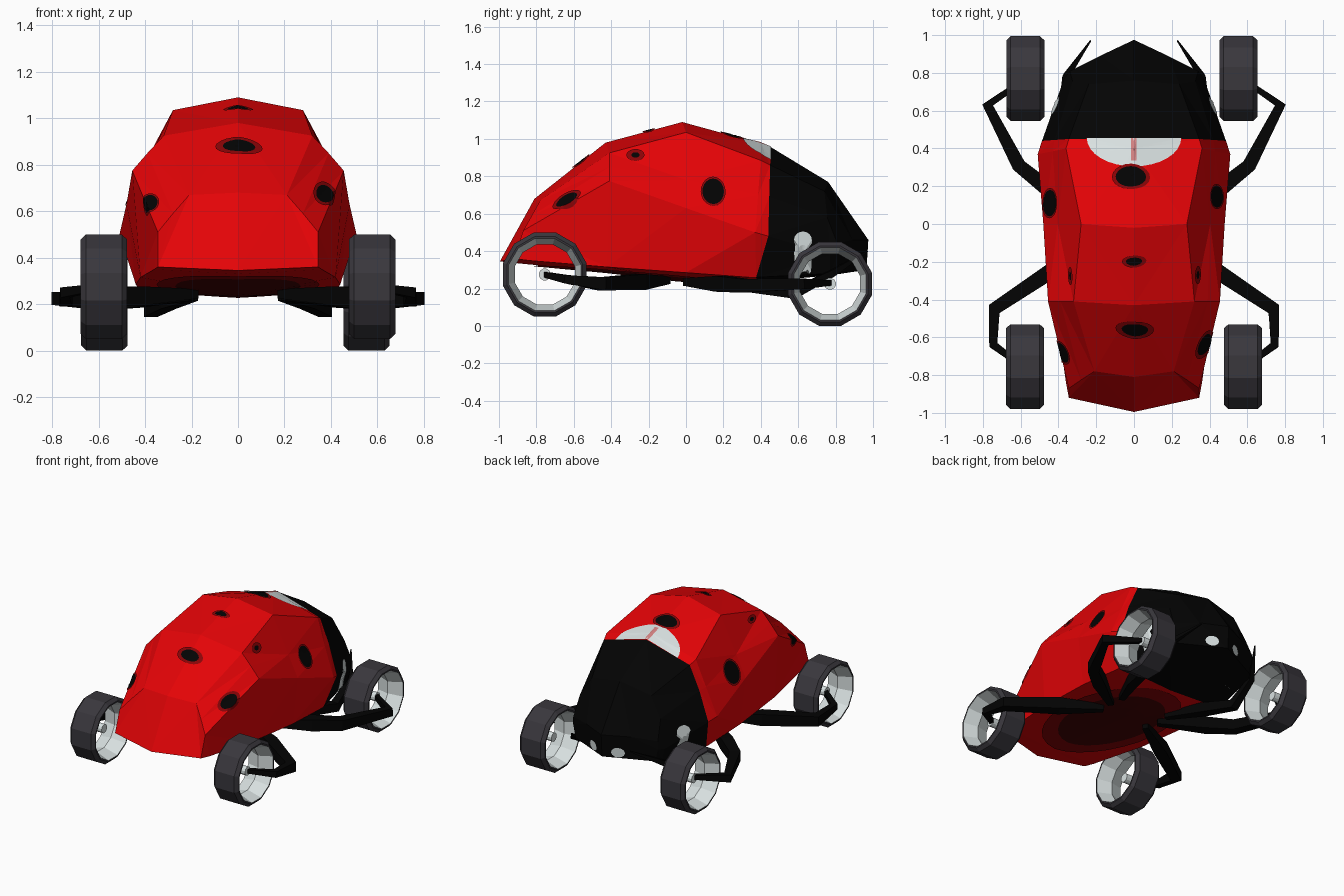
import bpy, bmesh, math
from mathutils import Vector
from mathutils.bvhtree import BVHTree

cube = bpy.data.objects.get("Cube")
if cube:
    bpy.data.objects.remove(cube)


def material(name, rgb):
    m = bpy.data.materials.new(name)
    m.use_nodes = True
    m.diffuse_color = (*rgb, 1)
    b = next(n for n in m.node_tree.nodes if n.type == 'BSDF_PRINCIPLED')
    b.inputs["Base Color"].default_value = (*rgb, 1)
    b.inputs["Roughness"].default_value = 0.7
    return m


RED = material("shell red", (0.77, 0.001, 0.002))
BLACK = material("black", (0.001, 0.001, 0.001))
DARK_RED = material("dark red", (0.25, 0.001, 0.002))
MAROON = material("deep maroon", (0.06, 0.001, 0.001))
WHITE = material("pale grey", (0.69, 0.75, 0.75))
PINK = material("pink", (0.65, 0.22, 0.22))
TYRE = material("tyre grey", (0.041, 0.038, 0.046))


def finish(bm, name, mats, recalc=True):
    if recalc:
        bmesh.ops.recalc_face_normals(bm, faces=bm.faces)
    me = bpy.data.meshes.new(name)
    bm.to_mesh(me)
    for m in mats:
        me.materials.append(m)
    ob = bpy.data.objects.new(name, me)
    bpy.context.collection.objects.link(ob)


def bridge(bm, a, b, mat=0):
    """Skin two closed rings of vertices with quads."""
    n = len(a)
    for i in range(n):
        j = (i + 1) % n
        bm.faces.new((a[i], a[j], b[j], b[i])).material_index = mat


# Body: half cross-sections from tail to nose, top centre round to belly centre
TAIL = (.345, -.92, .36)
SECTIONS = [
    [(0, -.995, .345), TAIL, TAIL, TAIL, TAIL, (0, -.995, .345)],
    [(0, -.81, .68), (.21, -.78, .67), (.28, -.825, .59), (.345, -.87, .51), (.36, -.84, .35), (0, -.85, .33)],
    [(0, -.43, .98), (.32, -.41, .925), (.39, -.41, .85), (.455, -.41, .775), (.42, -.42, .315), (0, -.42, .29)],
    [(0, -.02, 1.09), (.28, 0, 1.035), (.404, 0, .78), (.48, 0, .63), (.44, 0, .285), (0, 0, .24)],
    [(0, .4, .975), (.36, .4, .885), (.43, .385, .7), (.51, .37, .5), (.425, .34, .26), (0, .35, .235)],
    [(0, .455, .955), (.345, .45, .86), (.42, .445, .69), (.487, .44, .48), (.425, .375, .26), (0, .38, .235)],
    [(0, .76, .77), (.24, .74, .72), (.325, .755, .58), (.37, .77, .38), (.345, .77, .28), (0, .77, .27)],
    [(0, .975, .46), (.18, .89, .46), (.34, .81, .44), (.34, .81, .38), (.32, .81, .29), (0, .965, .3)],
]
bm = bmesh.new()
rings = []
for half in SECTIONS:
    full = half + [(-x, y, z) for x, y, z in half[-2:0:-1]]
    rings.append([bm.verts.new(p) for p in full])
for k in range(len(rings) - 1):
    bridge(bm, rings[k], rings[k + 1], 0 if k < 5 else 1)
nose = rings[-1]
for cap in (nose[:6], nose[5:] + nose[:1]):
    bm.faces.new(cap).material_index = 1
bmesh.ops.remove_doubles(bm, verts=bm.verts, dist=0.0005)
bmesh.ops.triangulate(bm, faces=bm.faces)
finish(bm, "body", [RED, BLACK])
surface = BVHTree.FromBMesh(bm)


# Painted details: thin patches laid on the body surface
def patch(name, centre, u, v, outline, mats, lift=.005, steps=(.2, .4, .6, .8, 1), rim=None):
    n = u.cross(v).normalized()
    bm = bmesh.new()

    def lay(a, b):
        p = centre + u * a + v * b
        hit = surface.ray_cast(p + n * .5, -n)[0] or surface.find_nearest(p)[0]
        return bm.verts.new(hit + n * lift)

    levels = list(steps) + ([rim] if rim else [])
    loops = [[lay(a * s, b * s) for a, b in outline] for s in levels]
    mid = lay(0, 0)
    count = len(outline)
    for i in range(count):
        bm.faces.new((mid, loops[0][i], loops[0][(i + 1) % count]))
    for k in range(len(loops) - 1):
        last = rim and k == len(loops) - 2
        bridge(bm, loops[k + 1], loops[k], 1 if last else 0)
    bmesh.ops.recalc_face_normals(bm, faces=bm.faces)
    if sum((f.normal.dot(n) for f in bm.faces)) < 0:
        bmesh.ops.reverse_faces(bm, faces=bm.faces)
    finish(bm, name, mats, recalc=False)


def ellipse(a, b, n=20):
    return [(a * math.cos(math.tau * i / n), b * math.sin(math.tau * i / n)) for i in range(n)]


def spot(name, seed, a, b, rim=1.35):
    c, n, _, _ = surface.find_nearest(Vector(seed))
    ref = Vector((0, 1, 0)) if abs(n.x) < .75 else Vector((0, 0, 1))
    u = ref.cross(n).normalized()
    patch(name, c, u, n.cross(u), ellipse(a, b), [BLACK, DARK_RED],
          lift=.008, steps=(.35, .7, 1), rim=rim)


spot("front_spot", (-.02, .255, 1.03), .08, .056, 1.25)
spot("top_spot", (0, -.2, 1.05), .042, .022, 1.5)
spot("rear_spot", (.005, -.56, .88), .07, .04, 1.45)
spot("left_side_spot", (.43, .145, .715), .058, .075, 1.15)
spot("right_side_spot", (-.435, .11, .7), .07, .08, 1.15)
spot("left_rear_spot", (.37, -.635, .67), .04, .066)
spot("right_rear_spot", (-.38, -.68, .635), .036, .062, 1.2)
spot("left_shoulder_spot", (.33, -.27, .91), .022, .016, 2.2)
spot("right_shoulder_spot", (-.325, -.275, .91), .022, .012, 2.2)

X, Y, Z = Vector((1, 0, 0)), Vector((0, 1, 0)), Vector((0, 0, 1))

# Shadowy belly marking
patch("belly_marking", Vector((0, -.23, .28)), X, -Y, ellipse(.27, .45, 28), [MAROON, DARK_RED],
      lift=.008, rim=1.3)

# Windscreen: half ellipse with a straight front edge, and its centre strip
curve = [(.25 * math.cos(math.pi * i / 16), .05 - .15 * math.sin(math.pi * i / 16)) for i in range(17)]
edge = [(-.25 + .5 * i / 10, .05) for i in range(1, 10)]
patch("windscreen", Vector((0, .405, 1)), X, Y, curve + edge, [WHITE], lift=.005)
patch("windscreen_strip", Vector((0, .395, 1)), X, Y,
      [(-.016, -.06), (.014, -.06), (.014, .06), (-.016, .06)], [PINK], lift=.008)

# Head markings: tall cheek patches and small lower nose patches
for side, label in ((1, "left"), (-1, "right")):
    cheek = [(a, b + math.copysign(.075, b)) for a, b in ellipse(.048, .045, 16)]
    patch(label + "_cheek", Vector((side * .4, .625, .385)), Y * side, Z, cheek, [WHITE], lift=.007)
    patch(label + "_nose_patch", Vector((side * .1, .93, .338)), -X, Z, ellipse(.042, .036, 12), [WHITE])


# Legs: square tapered limbs through a few joints
def limb(name, joints):
    bm = bmesh.new()
    pts = [Vector(j[:3]) for j in joints]
    loops = []
    for i, p in enumerate(pts):
        t = (pts[min(i + 1, len(pts) - 1)] - pts[max(i - 1, 0)]).normalized()
        s = t.cross(Z).normalized()
        w = s.cross(t)
        r = joints[i][3]
        loops.append([bm.verts.new(p + s * a * r + w * b * r)
                      for a, b in ((1, 1), (-1, 1), (-1, -1), (1, -1))])
    for a, b in zip(loops, loops[1:]):
        bridge(bm, a, b)
    bm.faces.new(loops[0])
    bm.faces.new(loops[-1])
    finish(bm, name, [BLACK])


LEGS = {
    "rear_leg": [(.18, -.1, .245, .02), (.44, -.25, .235, .042), (.74, -.45, .225, .035),
                 (.745, -.64, .25, .022), (.59, -.755, .275, .014)],
    "middle_leg": [(.2, 0, .235, .02), (.46, .19, .225, .042), (.61, .31, .215, .037),
                   (.775, .63, .225, .028), (.57, .77, .23, .014)],
    "front_leg": [(.19, .1, .235, .02), (.3, .35, .215, .035), (.375, .58, .175, .03),
                  (.36, .78, .28, .018), (.23, .97, .4, .004)],
}


# Wheels: lathed open tyre with a pale inner rim and a small hub
def lathe(name, centre, profile, mats, tags, closed, segs=12):
    bm = bmesh.new()
    loops = []
    for x, r in profile:
        loops.append([bm.verts.new((centre[0] + x, centre[1] + r * math.cos(t), centre[2] + r * math.sin(t)))
                      for t in (math.tau * (i + .5) / segs for i in range(segs))])
    for k, tag in enumerate(tags):
        bridge(bm, loops[k], loops[(k + 1) % len(loops)], tag)
    if not closed:
        bm.faces.new(loops[0])
        bm.faces.new(loops[-1])
    finish(bm, name, mats)


TYRE_PROFILE = [(-.1, .2), (-.1, .21), (-.078, .232), (.078, .232), (.1, .21), (.1, .2), (0, .166)]
for side, label in ((1, "left"), (-1, "right")):
    for name, joints in LEGS.items():
        limb(f"{label}_{name}", [(side * x, y, z, r) for x, y, z, r in joints])
    front_x = .553 if side > 0 else .575
    for name, x, y, z in (("rear", .577, -.755, .275), ("front", front_x, .77, .225)):
        c = (side * x, y, z)
        lathe(f"{label}_{name}_wheel", c, TYRE_PROFILE, [TYRE, WHITE], (0, 0, 0, 0, 0, 1, 1), True)
        lathe(f"{label}_{name}_hub", c, [(-.03, .032), (.03, .032)], [WHITE], (0,), False)
